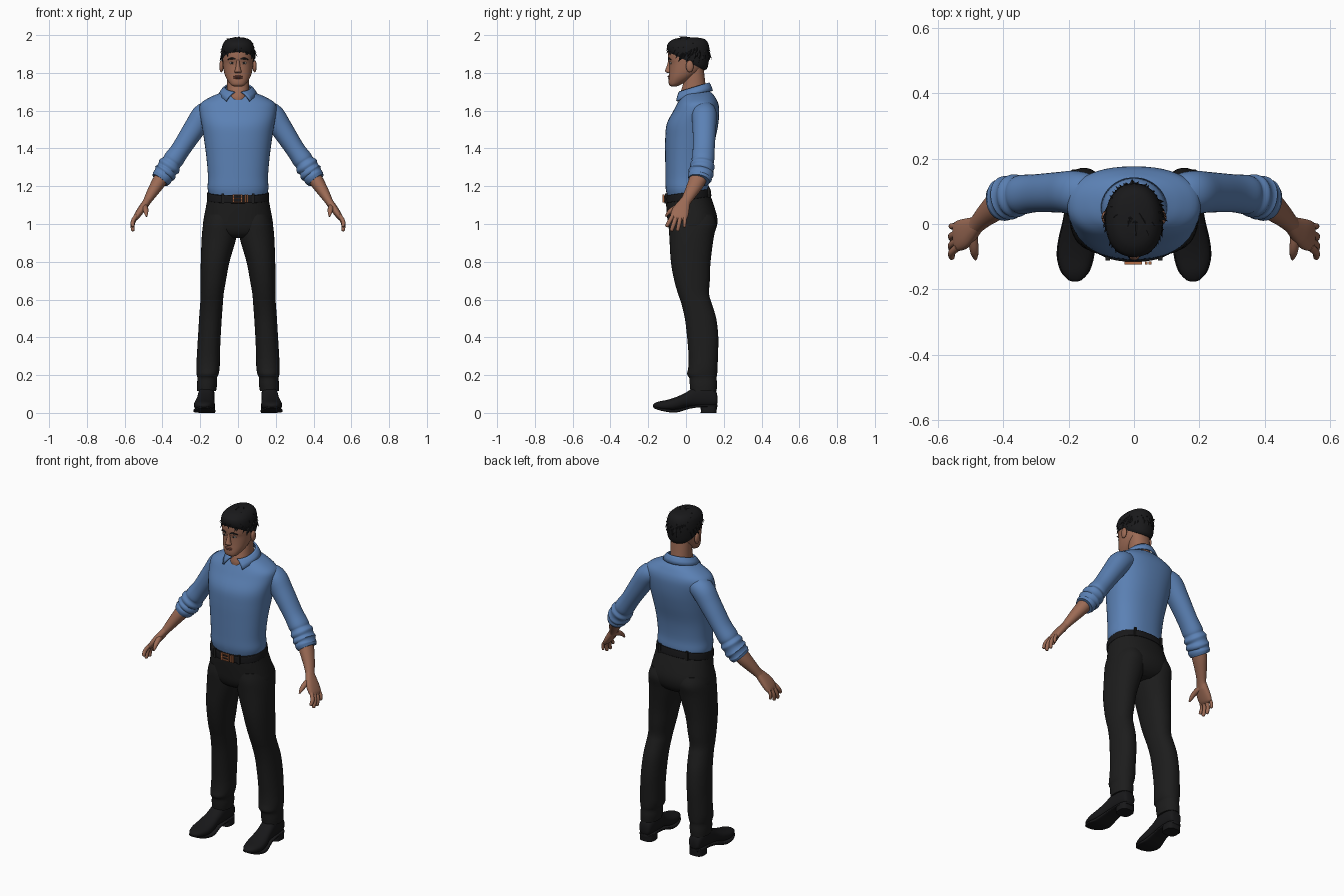
import bpy, bmesh, math, random
from mathutils import Vector, Matrix

if "Cube" in bpy.data.objects:
    bpy.data.objects.remove(bpy.data.objects["Cube"])
random.seed(4)


def material(name, r, g, b):
    m = bpy.data.materials.new(name)
    m.use_nodes = True
    m.diffuse_color = (r, g, b, 1)
    node = m.node_tree.nodes["Principled BSDF"]
    node.inputs["Base Color"].default_value = (r, g, b, 1)
    node.inputs["Roughness"].default_value = 0.7
    return m


skin = material("skin", .33, .145, .09)
lip = material("lip", .24, .085, .06)
shirt = material("blue cotton", .105, .22, .46)
cloth = material("black trousers", .012, .012, .012)
leather = material("black leather", .009, .009, .01)
hair = material("black hair", .01, .01, .011)
copper = material("copper", .45, .15, .06)
white = material("eye white", .45, .4, .36)


def finish(name, bm, mat, mirror=False, angle=50):
    bmesh.ops.recalc_face_normals(bm, faces=bm.faces)
    mesh = bpy.data.meshes.new(name)
    bm.to_mesh(mesh)
    bm.free()
    mesh.materials.append(mat)
    ob = bpy.data.objects.new(name, mesh)
    bpy.context.collection.objects.link(ob)
    bpy.ops.object.select_all(action='DESELECT')
    ob.select_set(True)
    bpy.context.view_layer.objects.active = ob
    bpy.ops.object.shade_smooth_by_angle(angle=math.radians(angle))
    if mirror:
        ob.modifiers.new("Mirror", 'MIRROR').use_mirror_merge = False
    return ob


def smooth_keys(keys, steps=4):
    """Catmull-Rom through rows of numbers."""
    out = []
    for i in range(len(keys) - 1):
        a, b, c, d = (keys[max(i - 1, 0)], keys[i], keys[i + 1],
                      keys[min(i + 2, len(keys) - 1)])
        for s in range(steps):
            t = s / steps
            out.append([q + t / 2 * (r - p + t * (2 * p - 5 * q + 4 * r - w
                        + t * (3 * (q - r) + w - p)))
                        for p, q, r, w in zip(a, b, c, d)])
    return out + [list(keys[-1])]


def oval(c, u, v, n, power):
    bend = lambda k: math.copysign(abs(k) ** (2 / power), k)
    return [c + u * bend(math.cos(2 * math.pi * i / n))
            + v * bend(math.sin(2 * math.pi * i / n)) for i in range(n)]


def loft(name, rings, mat, mirror=False, bm=None):
    own = bm is None
    bm = bm or bmesh.new()
    rows = [[bm.verts.new(p) for p in r] for r in rings]
    n = len(rows[0])
    for a, b in zip(rows, rows[1:]):
        for i in range(n):
            bm.faces.new((a[i], a[(i + 1) % n], b[(i + 1) % n], b[i]))
    bm.faces.new(rows[0])
    bm.faces.new(rows[-1])
    if own:
        return finish(name, bm, mat, mirror)


def stack(name, keys, mat, mirror=False, power=2.2, n=36):
    """Level rings: z, centre x, half width, front y, back y, tilt."""
    rings = []
    for z, x, w, f, b, *tilt in smooth_keys(keys):
        h = (b - f) / 2
        rings.append(oval(Vector((x, (f + b) / 2, z)), Vector((w, 0, 0)),
                          Vector((0, h, h * tilt[0] if tilt else 0)), n, power))
    return loft(name, rings, mat, mirror)


def tube(name, keys, mat, mirror=True, power=2.1, n=24, bm=None):
    """Rings along a path: x, y, z, depth radius, side radius."""
    rows = smooth_keys(keys)
    pts = [Vector(r[:3]) for r in rows]
    rings = []
    for i, r in enumerate(rows):
        t = (pts[min(i + 1, len(pts) - 1)] - pts[max(i - 1, 0)]).normalized()
        u = (Vector((0, 1, 0)) - t * t.y).normalized()
        rings.append(oval(pts[i], u * r[3], t.cross(u) * r[4], n, power))
    return loft(name, rings, mat, mirror, bm)


def along_y(name, keys, mat, power):
    """Upright rings: y, centre x, half width, bottom z, top z."""
    rings = [oval(Vector((x, y, (a + b) / 2)), Vector((w, 0, 0)),
                  Vector((0, 0, (b - a) / 2)), 28, power)
             for y, x, w, a, b in smooth_keys(keys)]
    return loft(name, rings, mat, True)


def ball(name, pos, size, mat, mirror=True):
    bm = bmesh.new()
    bmesh.ops.create_uvsphere(bm, u_segments=20, v_segments=12, radius=1,
                              matrix=Matrix.Translation(pos) @ Matrix.Diagonal((*size, 1)))
    return finish(name, bm, mat, mirror)


def boxes(name, items, mat):
    bm = bmesh.new()
    for pos, size in items:
        bmesh.ops.create_cube(bm, size=1, matrix=Matrix.Translation(pos)
                              @ Matrix.Diagonal((*size, 1)))
    return finish(name, bm, mat)


# Shirt body and front placket
torso = [(1.15, 0, .152, -.1, .118), (1.19, 0, .161, -.108, .121), (1.25, 0, .159, -.109, .118),
         (1.35, 0, .167, -.11, .13), (1.45, 0, .18, -.11, .155), (1.53, 0, .193, -.102, .171),
         (1.6, 0, .204, -.066, .176), (1.64, 0, .196, -.045, .17), (1.67, 0, .15, -.028, .155),
         (1.69, 0, .105, -.015, .14), (1.705, 0, .07, .0, .12)]
stack("shirt_body", torso, shirt, power=2.3, n=48)
bm = bmesh.new()
rows = [[bm.verts.new((x, k[3] - .002, k[0])) for x in (-.013, .013)]
        for k in smooth_keys(torso) if 1.17 < k[0] < 1.66]
for a, b in zip(rows, rows[1:]):
    bm.faces.new((a[0], a[1], b[1], b[0]))
finish("shirt_placket", bm, shirt)

# Sleeves with rolled cuffs
tube("sleeves", [(.11, .09, 1.6, .055, .045), (.175, .096, 1.582, .066, .062),
                 (.228, .097, 1.51, .062, .058), (.3, .094, 1.4, .058, .051),
                 (.34, .09, 1.343, .06, .054), (.352, .088, 1.325, .057, .052),
                 (.364, .086, 1.307, .066, .062), (.376, .084, 1.289, .061, .055),
                 (.386, .08, 1.272, .068, .062), (.395, .077, 1.26, .062, .053),
                 (.402, .073, 1.247, .065, .055), (.413, .069, 1.232, .057, .049)], shirt, n=36)

# Forearms, palms, fingers
tube("forearms", [(.385, .08, 1.275, .046, .04), (.42, .055, 1.22, .044, .037),
                  (.455, .025, 1.165, .034, .029), (.483, -.003, 1.118, .028, .021),
                  (.5, -.015, 1.09, .033, .02)], skin)
tube("palms", [(.477, 0, 1.13, .024, .018), (.497, -.015, 1.098, .036, .02),
               (.52, -.03, 1.065, .046, .019), (.54, -.038, 1.035, .045, .015),
               (.546, -.04, 1.022, .036, .008)], skin, power=2.5)
bm = bmesh.new()
for by, ty, tz, r in ((-.07, -.104, .985, .011), (-.05, -.078, .962, .0115),
                      (-.028, -.045, .962, .011), (-.006, -.008, .982, .009)):
    a, b = Vector((.538, by, 1.045)), Vector((.557, ty, tz))
    mid = (a + b) / 2 + Vector((.009, 0, 0))
    tube("finger", [(*a, r, r), (*mid, r * 1.02, r), (*b.lerp(mid, .15), r * .85, r * .8),
                    (*b, r * .3, r * .3)], skin, n=12, bm=bm)
tube("thumb", [(.495, -.025, 1.095, .018, .016), (.49, -.065, 1.08, .014, .015),
               (.487, -.09, 1.062, .011, .012), (.484, -.108, 1.04, .004, .004)],
     skin, n=12, bm=bm)
finish("fingers", bm, skin, True)

# Trousers
stack("trouser_seat", [(.925, 0, .07, -.045, .11), (.945, 0, .14, -.075, .14),
                       (.98, 0, .183, -.092, .161), (1.03, 0, .181, -.099, .166),
                       (1.1, 0, .168, -.105, .147), (1.165, 0, .157, -.106, .124, .15)],
      cloth, n=48, power=2.3)
stack("trouser_legs", [(1.05, .09, .08, -.085, .145), (1, .094, .09, -.092, .162),
                       (.93, .1, .092, -.088, .147), (.8, .121, .076, -.08, .13),
                       (.7, .131, .067, -.062, .126), (.63, .137, .061, -.042, .122),
                       (.58, .14, .06, -.025, .136), (.5, .146, .06, -.006, .16),
                       (.4, .152, .06, .006, .171), (.3, .157, .061, .014, .169),
                       (.24, .159, .062, .012, .167), (.205, .161, .058, .006, .165),
                       (.185, .163, .052, .017, .162), (.15, .164, .053, .02, .164),
                       (.115, .166, .05, .024, .162)], cloth, True)

# Belt, loops and buckle
stack("belt", [(1.128, 0, .162, -.111, .131, .15), (1.132, 0, .165, -.115, .134, .15),
               (1.164, 0, .163, -.115, .13, .15), (1.168, 0, .159, -.11, .126, .15)],
      leather, n=48, power=2.3)
boxes("belt_loops", [((s * x, y, 1.15 + .14 * y), (.014, .012, .052))
                     for s in (-1, 1) for x, y in ((.08, -.105), (.09, .12))], cloth)
boxes("buckle", [((x, -.119, 1.135), (.008, .009, .042)) for x in (-.025, .02, .038, .049)]
      + [((-.0025, -.119, z), (.05, .009, .006)) for z in (1.117, 1.153)]
      + [((-.004, -.121, 1.135), (.042, .006, .005))], copper)

# Shoes: upper, sole and heel
along_y("shoe_uppers", [(.166, .165, .022, .05, .09), (.155, .165, .036, .035, .12),
                        (.11, .166, .042, .03, .145), (.05, .168, .044, .03, .14),
                        (0, .172, .046, .03, .108), (-.05, .176, .053, .015, .085),
                        (-.1, .179, .054, .012, .069), (-.145, .18, .041, .018, .06),
                        (-.168, .18, .024, .026, .05), (-.176, .18, .008, .034, .042)],
        leather, 2.4)
along_y("shoe_soles", [(.166, .165, .025, .03, .045), (.14, .165, .042, .03, .045),
                       (.08, .167, .043, .03, .044), (.02, .171, .045, .022, .036),
                       (-.05, .176, .056, .002, .02), (-.1, .179, .057, .005, .021),
                       (-.145, .18, .044, .015, .027), (-.172, .18, .02, .026, .035)],
        leather, 5)
stack("shoe_heels", [(0, .165, .043, .078, .162), (.02, .165, .043, .078, .163),
                     (.042, .165, .042, .075, .166)], leather, True, power=3)

# Neck and head
stack("neck", [(1.64, 0, .05, -.034, .1), (1.67, 0, .058, -.036, .11), (1.7, 0, .059, -.028, .11),
               (1.74, 0, .058, -.016, .103), (1.83, 0, .058, 0, .093)], skin)
stack("head", [(1.728, 0, .022, -.078, -.05), (1.737, 0, .038, -.089, -.03),
               (1.755, 0, .052, -.092, .005), (1.78, 0, .066, -.09, .045),
               (1.81, 0, .075, -.088, .08), (1.85, 0, .08, -.088, .1),
               (1.875, 0, .081, -.094, .106), (1.92, 0, .08, -.092, .112),
               (1.96, 0, .062, -.066, .098), (1.98, 0, .03, -.02, .06)], skin, n=40)
stack("nose", [(1.872, 0, .008, -.094, -.07), (1.845, 0, .01, -.099, -.07),
               (1.82, 0, .014, -.108, -.07), (1.808, 0, .019, -.11, -.07),
               (1.8, 0, .016, -.1, -.07)], skin, n=20)
ball("ears", (.088, .02, 1.835), (.011, .02, .032), skin)
ball("eyes", (.032, -.081, 1.852), (.013, .006, .006), white)
ball("irises", (.032, -.086, 1.852), (.005, .002, .005), hair)
tube("eyebrows", [(.014, -.094, 1.872, .002, .003), (.032, -.091, 1.877, .004, .005),
                  (.054, -.08, 1.87, .003, .002)], hair, n=8)
for label, z, y in (("upper_lip", 1.781, -.09), ("lower_lip", 1.773, -.089)):
    ball(label, (0, y, z), (.024, .007, .005), lip, False)

# Hair cap with layered tufts flowing from the crown
stack("hair_cap", [(1.862, 0, .08, -.094, .1, -.5), (1.88, 0, .086, -.1, .115, -.45),
                   (1.92, 0, .087, -.1, .124, -.22), (1.955, 0, .079, -.092, .12, -.05),
                   (1.978, 0, .058, -.066, .1, 0), (1.987, 0, .025, -.025, .06, 0)], hair, n=40)
bm = bmesh.new()
centre, crown = Vector((0, .012, 1.9)), Vector((0, .06, 1.985))
for i in range(150):
    turn, up = random.uniform(0, 2 * math.pi), random.uniform(-.15, 1)
    flat = math.sqrt(1 - up * up)
    d = Vector((math.cos(turn) * flat, math.sin(turn) * flat, up))
    p = centre + Vector((d.x * .083, d.y * .107, d.z * .084))
    if p.z < 1.925 - .5 * (p.y + .095):
        continue
    flow = p - crown
    flow = (flow - d * flow.dot(d)).normalized()
    aim = (flow + d * random.uniform(.05, .4)).normalized()
    side = aim.cross(d).normalized()
    top = side.cross(aim)
    length, width = random.uniform(.028, .045), random.uniform(.009, .014)
    ring = [bm.verts.new(p + side * width * a + top * width * b)
            for a, b in ((-1, 0), (0, .6), (1, 0), (0, -.6))]
    tip = bm.verts.new(p + aim * length)
    root = bm.verts.new(p - aim * width)
    for j in range(4):
        bm.faces.new((ring[j], ring[(j + 1) % 4], tip))
        bm.faces.new((ring[(j + 1) % 4], ring[j], root))
for v in bm.verts:
    v.co.z = min(v.co.z, 2)
finish("hair_tufts", bm, hair, angle=30)

# Folded collar, open at the front with two points
bm = bmesh.new()
rows = []
for i in range(41):
    a = i / 20 - 1
    t, b, e = a * (math.pi - .25), a * (math.pi - .7), a ** 4
    upper = Vector((.068 * math.sin(t), .042 + .078 * math.cos(t), 1.722 + .024 * math.cos(t)))
    lower = Vector((.098 * math.sin(b), .045 + (.093 + .03 * e) * math.cos(b),
                    1.694 + .01 * math.cos(b) - .036 * e))
    rows.append([bm.verts.new(upper.lerp(lower, k / 3) + Vector((0, 0, .006 * (k in (1, 2)))))
                 for k in range(4)])
for a, b in zip(rows, rows[1:]):
    for k in range(3):
        bm.faces.new((a[k], a[k + 1], b[k + 1], b[k]))
collar = finish("collar", bm, shirt)
mod = collar.modifiers.new("Thickness", 'SOLIDIFY')
mod.thickness, mod.offset = .009, 0
